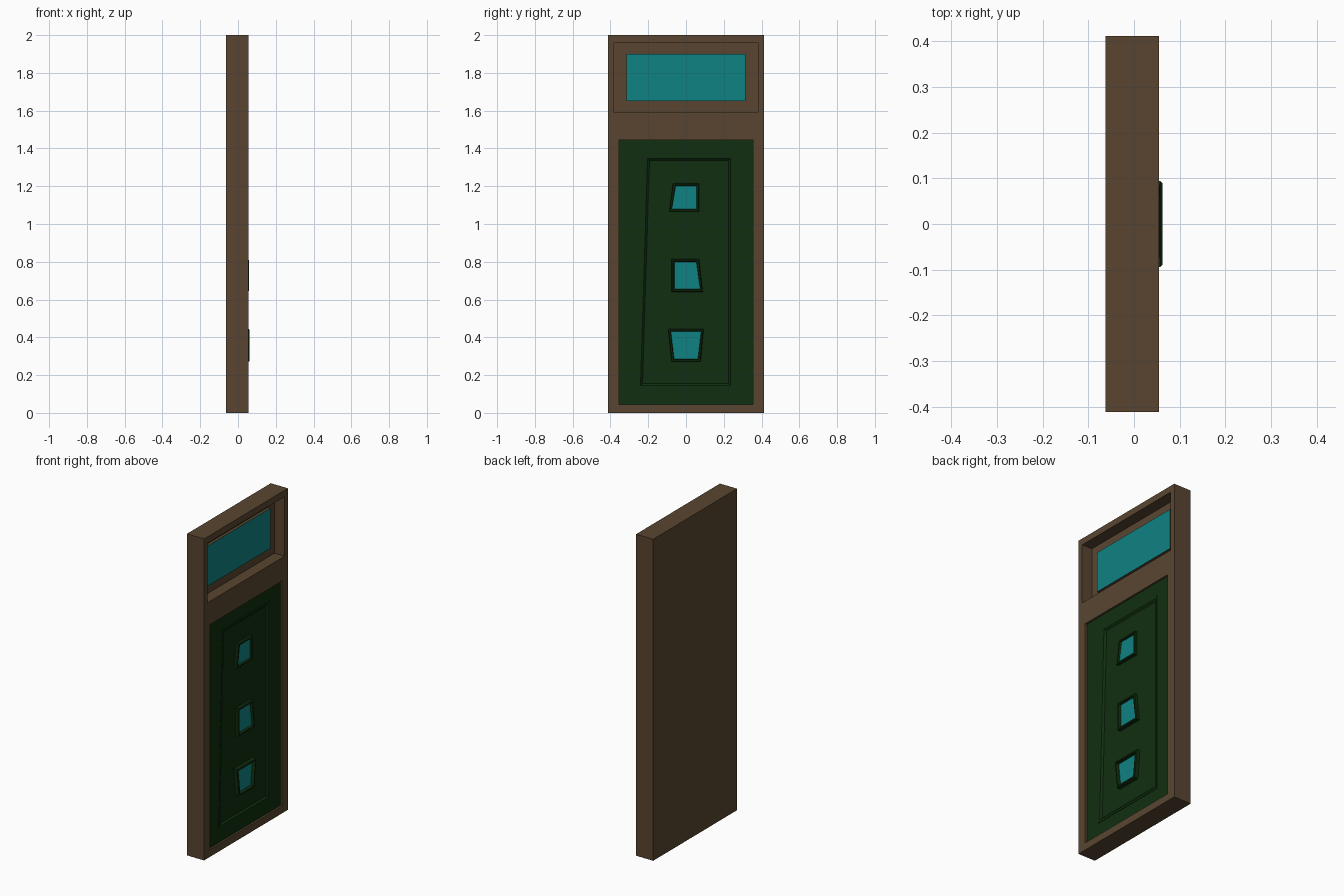
import bpy
import bmesh

old = bpy.data.objects.get("Cube")
if old:
    bpy.data.objects.remove(old, do_unlink=True)


def material(name, rgb):
    m = bpy.data.materials.new(name)
    m.use_nodes = True
    m.diffuse_color = (*rgb, 1)
    m.node_tree.nodes["Principled BSDF"].inputs["Base Color"].default_value = (*rgb, 1)
    return m


wood = material("brown wood", (0.1, 0.06, 0.03))
paint = material("dark green paint", (0.005, 0.028, 0.005))
glass = material("teal glass", (0.005, 0.225, 0.225))


def rect(half_width, bottom, top):
    """Corners as (y, z), counter-clockwise seen from the door side."""
    return [(-half_width, bottom), (half_width, bottom), (half_width, top), (-half_width, top)]


def inset(loop, d):
    """Move each corner of a quad towards its centre by d on both axes."""
    cy = sum(p[0] for p in loop) / 4
    cz = sum(p[1] for p in loop) / 4
    return [(y + (d if y < cy else -d), z + (d if z < cz else -d)) for y, z in loop]


def loft(name, rings, side, cap):
    """Closed solid through (loop, x) rings, its front face coloured by cap."""
    bm = bmesh.new()
    loops = [[bm.verts.new((x, y, z)) for y, z in loop] for loop, x in rings]
    for a, b in zip(loops, loops[1:]):
        for i in range(4):
            j = (i + 1) % 4
            bm.faces.new((a[i], a[j], b[j], b[i]))
    bm.faces.new(loops[0][::-1])
    front = bm.faces.new(loops[-1])
    front.material_index = 1
    mesh = bpy.data.meshes.new(name)
    bm.to_mesh(mesh)
    bm.free()
    mesh.materials.append(side)
    mesh.materials.append(cap)
    obj = bpy.data.objects.new(name, mesh)
    bpy.context.collection.objects.link(obj)
    return obj


def cut(target, loop, depth_x):
    """Sink a rectangular pocket into the target down to depth_x."""
    cutter = loft("pocket_cutter", [(loop, depth_x), (loop, 0.2)], wood, wood)
    cutter.hide_render = True
    mod = target.modifiers.new("pocket", "BOOLEAN")
    mod.operation = "DIFFERENCE"
    mod.solver = "EXACT"
    mod.object = cutter
    bpy.context.view_layer.objects.active = target
    bpy.ops.object.modifier_apply(modifier=mod.name)
    bpy.data.objects.remove(cutter, do_unlink=True)


FRONT, DOOR, FLOOR = 0.055, 0.043, -0.015

# Solid surround with pockets for the transom and the door
outline = rect(0.412, 0, 2)
opening = rect(0.355, 0.045, 1.445)
frame = loft("door_frame", [(outline, -0.063), (outline, FRONT)], wood, wood)
cut(frame, rect(0.38, 1.59, 1.96), FLOOR)
cut(frame, opening, 0.02)

# Transom light
pane = rect(0.315, 1.65, 1.9)
loft("transom_window", [(pane, FLOOR - 0.005), (pane, 0.003)], wood, glass)

# Door leaf with a crooked moulding around a sunken panel
panel = [(-0.255, 0.13), (0.25, 0.13), (0.25, 1.36), (-0.218, 1.36)]
loft("door_leaf", [
    (opening, 0.015), (opening, DOOR),
    (panel, DOOR), (panel, DOOR + 0.003),
    (inset(panel, 0.014), DOOR + 0.003),
    (inset(panel, 0.025), DOOR - 0.007),
], paint, paint)

# Three crooked windows: corners, and how far each surround stands out
windows = {
    "top_window": ([(-0.075, 1.08), (0.055, 1.08), (0.055, 1.2), (-0.055, 1.2)], 0.054),
    "middle_window": ([(-0.062, 0.655), (0.075, 0.655), (0.055, 0.8), (-0.062, 0.8)], 0.057),
    "bottom_window": ([(-0.063, 0.285), (0.063, 0.285), (0.08, 0.43), (-0.08, 0.43)], 0.062),
}
for name, (corners, top) in windows.items():
    loft(name, [
        (inset(corners, -0.014), DOOR - 0.012),
        (inset(corners, -0.014), top - 0.004),
        (inset(corners, -0.01), top),
        (inset(corners, -0.003), top),
        (corners, DOOR),
    ], paint, glass)
